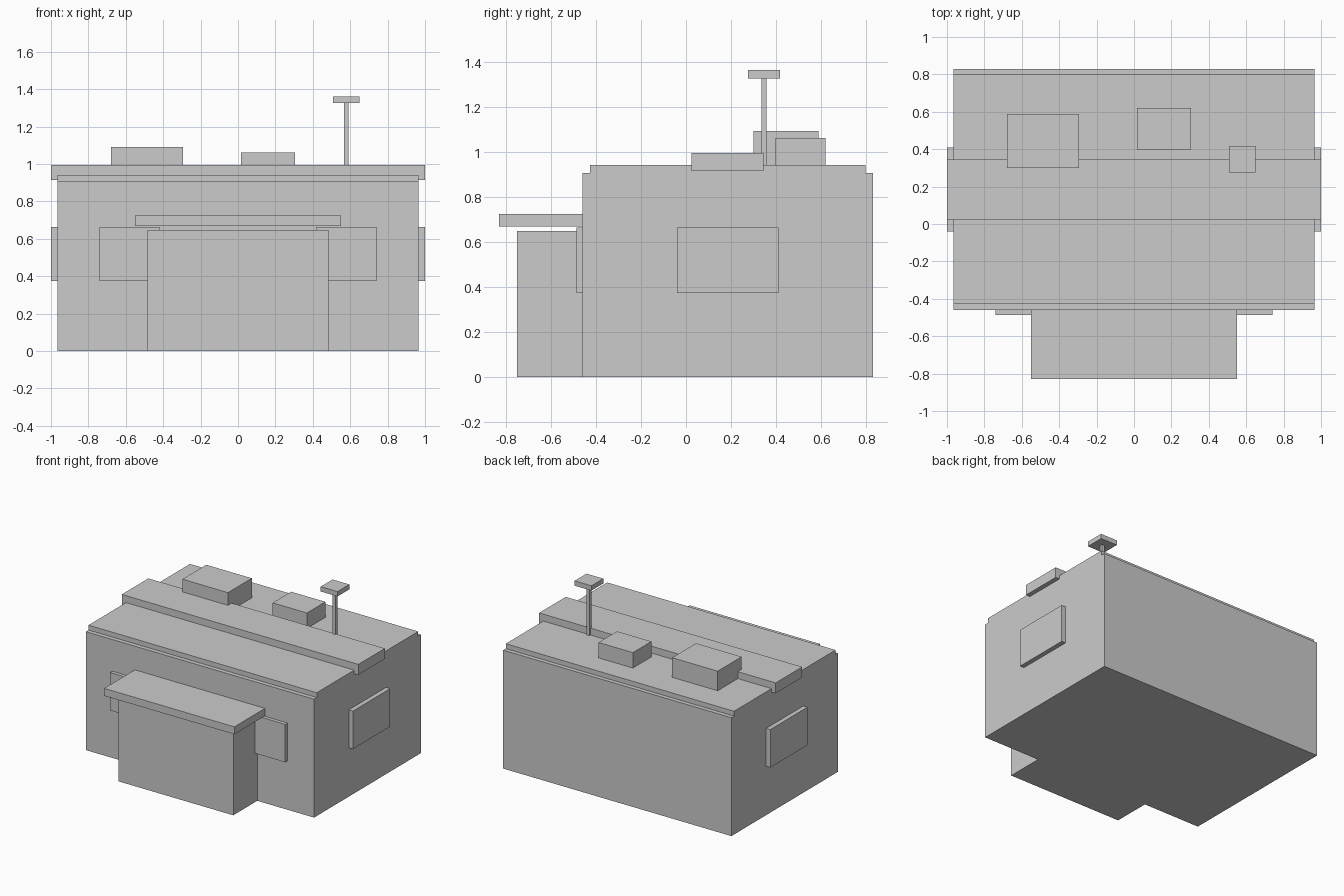
import bpy, bmesh
from mathutils import Vector

if "Cube" in bpy.data.objects:
    bpy.data.objects.remove(bpy.data.objects["Cube"])


def box(name, x, y, z):
    """Axis-aligned box from (min, max) ranges."""
    bm = bmesh.new()
    bmesh.ops.create_cube(bm, size=1)
    for v in bm.verts:
        v.co = Vector([r[0] if c < 0 else r[1] for c, r in zip(v.co, (x, y, z))])
    mesh = bpy.data.meshes.new(name)
    bm.to_mesh(mesh)
    bm.free()
    obj = bpy.data.objects.new(name, mesh)
    bpy.context.collection.objects.link(obj)
    return obj


# Main building and stepped roof
box("main_body", (-0.965, 0.965), (-0.46, 0.83), (0, 0.905))
box("roof_slab", (-0.965, 0.965), (-0.427, 0.798), (0.905, 0.942))
box("roof_ridge", (-1, 1), (0.025, 0.345), (0.915, 0.995))

# Front entrance bay and its canopy
box("entrance_bay", (-0.485, 0.485), (-0.75, -0.46), (0, 0.648))
box("entrance_canopy", (-0.55, 0.55), (-0.83, -0.46), (0.667, 0.724))

# Window panels, mirrored left and right
for side, s in (("left", -1), ("right", 1)):
    box(f"{side}_front_window", sorted((0.42 * s, 0.74 * s)), (-0.487, -0.46), (0.373, 0.663))
    box(f"{side}_side_window", sorted((0.965 * s, 1.0 * s)), (-0.04, 0.41), (0.373, 0.663))

# Rooftop units
box("large_roof_unit", (-0.68, -0.295), (0.3, 0.588), (0.942, 1.092))
box("small_roof_unit", (0.015, 0.305), (0.397, 0.62), (0.942, 1.06))

# Mast with flat cap
box("mast_pole", (0.566, 0.59), (0.335, 0.357), (0.942, 1.325))
box("mast_cap", (0.507, 0.649), (0.275, 0.418), (1.325, 1.362))
